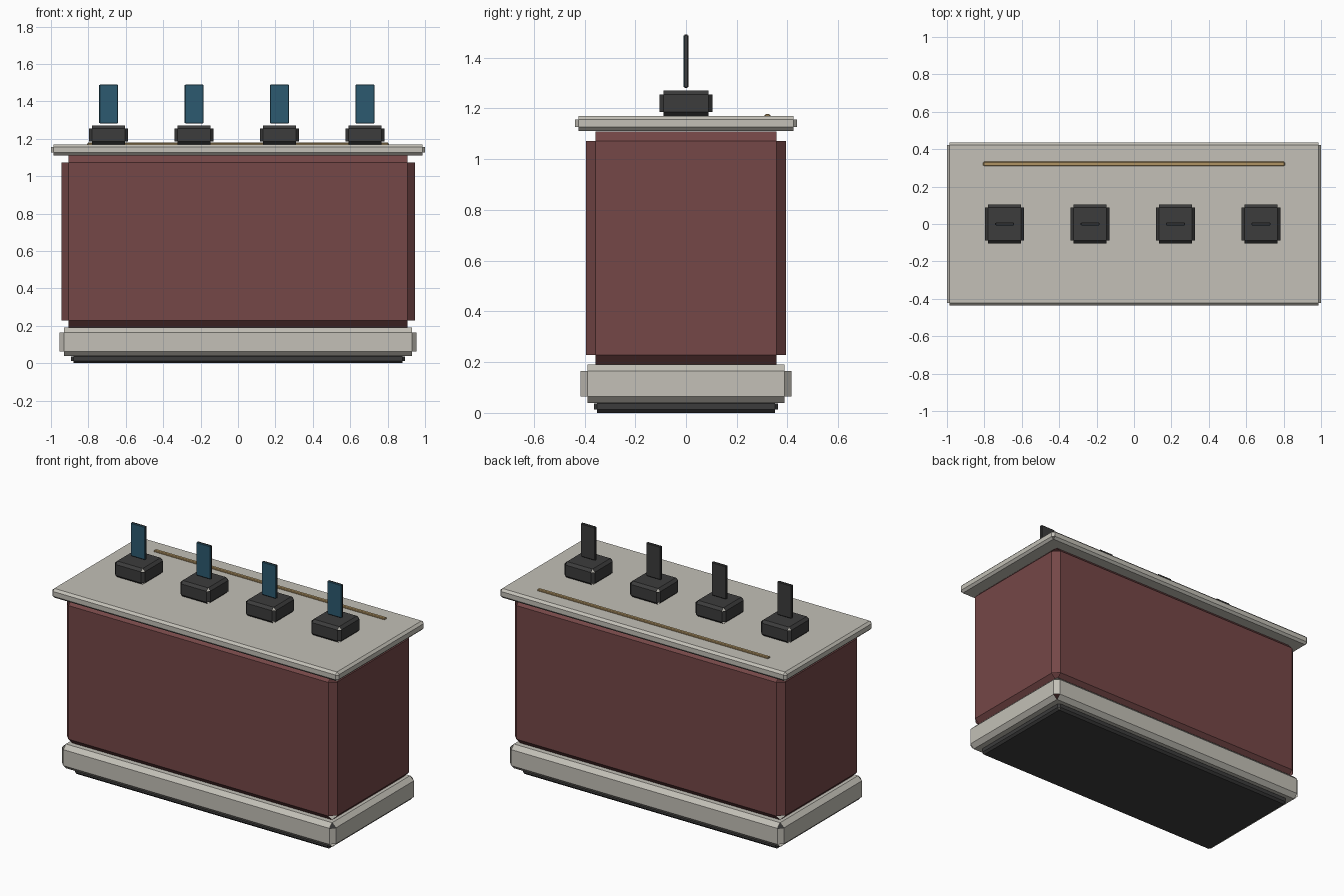
import bpy, bmesh
from mathutils import Matrix, Vector

if "Cube" in bpy.data.objects:
    bpy.data.objects.remove(bpy.data.objects["Cube"])


def material(name, rgb):
    """Flat colour from 0-255 sRGB values."""
    m = bpy.data.materials.new(name)
    lin = [((c / 255 + 0.055) / 1.055) ** 2.4 for c in rgb]
    m.diffuse_color = (*lin, 1.0)
    m.use_nodes = True
    m.node_tree.nodes["Principled BSDF"].inputs["Base Color"].default_value = m.diffuse_color
    return m


MAROON = material("maroon", (117, 71, 71))
STONE = material("pale stone", (195, 192, 183))
DARK = material("charcoal", (60, 60, 60))
BLUE = material("steel blue", (44, 90, 112))
TAN = material("tan", (176, 148, 100))


def chamfer_box(name, lo, hi, chamfer, mat, front_mat=None):
    """Box with chamfered edges; the tiny corner triangles stay open."""
    lo, hi = Vector(lo), Vector(hi)
    bm = bmesh.new()
    bmesh.ops.create_cube(bm, size=1.0, matrix=Matrix.Translation((lo + hi) / 2)
                          @ Matrix.Diagonal((*(hi - lo), 1.0)))
    bmesh.ops.bevel(bm, geom=bm.edges[:], offset=chamfer, segments=1,
                    affect='EDGES', profile=0.5)
    bmesh.ops.recalc_face_normals(bm, faces=bm.faces[:])
    corners = [f for f in bm.faces if len(f.verts) == 3]
    bmesh.ops.delete(bm, geom=corners, context='FACES_ONLY')
    bm.normal_update()
    if front_mat:
        for f in bm.faces:
            f.material_index = 1 if f.normal.y < -0.5 else 0
    me = bpy.data.meshes.new(name)
    bm.to_mesh(me)
    bm.free()
    me.materials.append(mat)
    if front_mat:
        me.materials.append(front_mat)
    ob = bpy.data.objects.new(name, me)
    bpy.context.collection.objects.link(ob)
    return ob


# Counter: foot, plinth, body, worktop
chamfer_box("foot", (-0.893, -0.363, 0), (0.893, 0.363, 0.05), 0.013, DARK)
chamfer_box("plinth", (-0.955, -0.415, 0.038), (0.955, 0.415, 0.191), 0.026, STONE)
chamfer_box("body", (-0.945, -0.395, 0.191), (0.945, 0.395, 1.11), 0.038, MAROON)
chamfer_box("worktop", (-1.0, -0.437, 1.112), (1.0, 0.437, 1.17), 0.014, STONE)

# Thin trim rail along the back of the worktop
chamfer_box("trim_rail", (-0.806, 0.31, 1.163), (0.806, 0.334, 1.179), 0.004, TAN)

# Four stands, each with an upright screen above it
for i in range(4):
    x = -0.692 + 0.457 * i
    chamfer_box(f"stand_{i + 1}", (x - 0.105, -0.105, 1.169),
                (x + 0.105, 0.105, 1.27), 0.016, DARK)
    chamfer_box(f"screen_{i + 1}", (x - 0.051, -0.009, 1.281),
                (x + 0.051, 0.009, 1.491), 0.004, DARK, BLUE)
